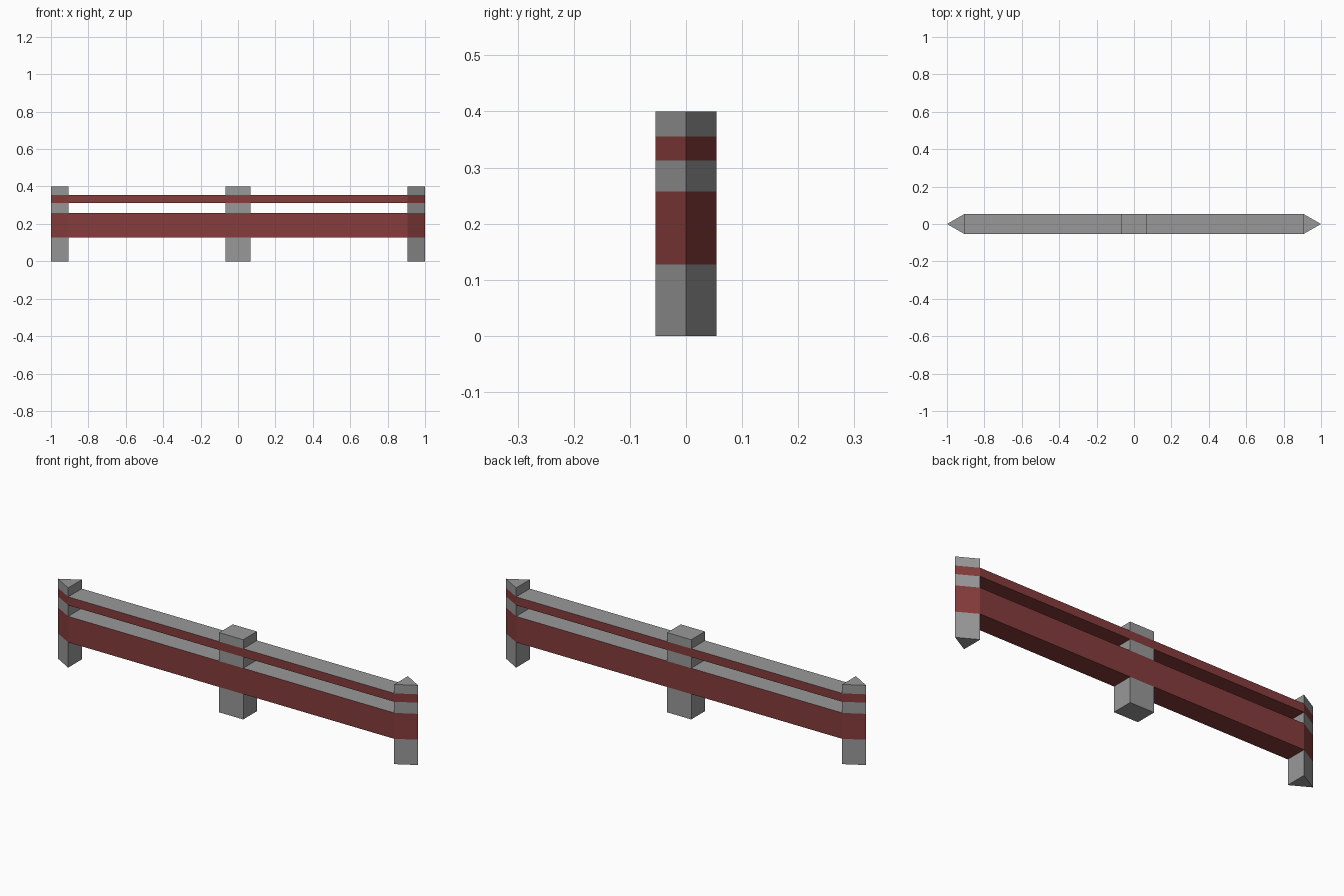
import bpy, bmesh

if "Cube" in bpy.data.objects:
    bpy.data.objects.remove(bpy.data.objects["Cube"])

W = 0.054            # half thickness
H = 0.40             # post height
TIP, END = 1.0, 0.905
MID = 0.067          # half width of the centre post
LOWER, UPPER = (0.127, 0.257), (0.313, 0.355)   # red band heights


def material(name, rgb):
    m = bpy.data.materials.new(name)
    m.diffuse_color = (*rgb, 1)
    m.use_nodes = True
    m.node_tree.nodes["Principled BSDF"].inputs["Base Color"].default_value = m.diffuse_color
    return m


grey = material("concrete grey", (0.318, 0.318, 0.318))
red = material("dull red", (0.238, 0.045, 0.045))


def prism(name, outline, levels, is_red):
    """Extrude an xy outline (counter-clockwise) through a list of heights."""
    bm = bmesh.new()
    rings = [[bm.verts.new((x, y, z)) for x, y in outline] for z in levels]
    n = len(outline)
    bm.faces.new(rings[0][::-1])
    bm.faces.new(rings[-1])
    for a, b in zip(rings, rings[1:]):
        for i in range(n):
            j = (i + 1) % n
            bm.faces.new((a[i], a[j], b[j], b[i]))
    bmesh.ops.recalc_face_normals(bm, faces=bm.faces)
    bm.normal_update()
    for f in bm.faces:
        f.material_index = int(is_red(f.normal, f.calc_center_median().z))
    me = bpy.data.meshes.new(name)
    bm.to_mesh(me)
    bm.free()
    me.materials.append(grey)
    me.materials.append(red)
    ob = bpy.data.objects.new(name, me)
    bpy.context.collection.objects.link(ob)


def post_red(n, z):
    # bands only on faces that look to the front or back
    return abs(n.y) > 0.3 and any(lo < z < hi for lo, hi in (LOWER, UPPER))


def rail_red(n, z):
    # everything but the top
    return n.z < 0.5


def box(x0, x1):
    return [(x0, -W), (x1, -W), (x1, W), (x0, W)]


post_levels = [0, *LOWER, *UPPER, H]

# Centre post
prism("centre_post", box(-MID, MID), post_levels, post_red)

# Pointed end posts and the rails between
for side, s in (("left", -1), ("right", 1)):
    prism(f"{side}_end_post", [(s * END, -W), (s * TIP, 0), (s * END, W)],
          post_levels, post_red)
    x0, x1 = sorted((s * MID, s * END))
    for label, band in (("lower", LOWER), ("upper", UPPER)):
        prism(f"{side}_{label}_rail", box(x0, x1), band, rail_red)
